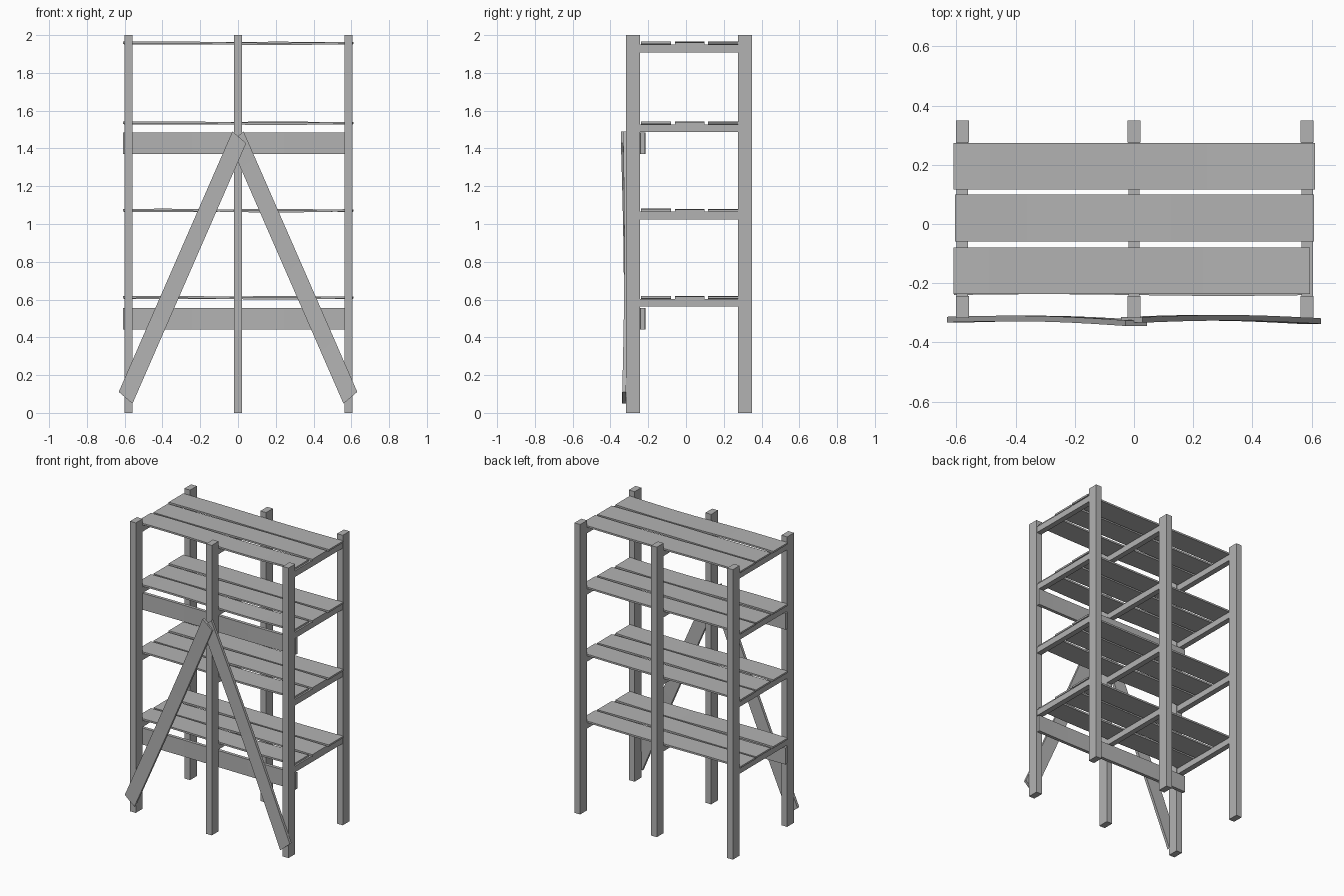
import bpy
import bmesh
from math import sin, pi
from mathutils import Vector

cube = bpy.data.objects.get("Cube")
if cube:
    bpy.data.objects.remove(cube, do_unlink=True)

grey = bpy.data.materials.new("plain grey")
grey.use_nodes = True
COLOUR = (0.45, 0.45, 0.45, 1)
grey.diffuse_color = COLOUR
grey.node_tree.nodes["Principled BSDF"].inputs["Base Color"].default_value = COLOUR


def board(name, start, end, across, depth, warp=None, steps=1):
    """Sweep a rectangular section from start to end, bowed along its depth."""
    start, end, across, depth = map(Vector, (start, end, across, depth))
    bm = bmesh.new()
    rings = []
    for i in range(steps + 1):
        t = i / steps
        centre = start.lerp(end, t)
        if warp:
            centre += depth.normalized() * warp(t)
        rings.append([bm.verts.new(centre + across * u / 2 + depth * v / 2)
                      for u, v in ((-1, -1), (1, -1), (1, 1), (-1, 1))])
    for a, b in zip(rings, rings[1:]):
        for k in range(4):
            n = (k + 1) % 4
            bm.faces.new((a[k], a[n], b[n], b[k]))
    bm.faces.new(rings[0])
    bm.faces.new(rings[-1])
    bmesh.ops.recalc_face_normals(bm, faces=bm.faces)
    mesh = bpy.data.meshes.new(name)
    bm.to_mesh(mesh)
    bm.free()
    mesh.materials.append(grey)
    obj = bpy.data.objects.new(name, mesh)
    bpy.context.collection.objects.link(obj)
    return obj


columns = {"right": -0.58, "middle": 0, "left": 0.585}
shelves = (0.604, 1.065, 1.528, 1.951)

# Upright posts
for side, x in columns.items():
    for row, y in (("front", -0.28), ("back", 0.312)):
        board(f"{row}_{side}_post", (x, y, 0), (x, y, 2), (0.044, 0, 0), (0, 0.074, 0))

# Shelf bearers and slightly bowed slats
slats = (("front", -0.158, -0.61, 0.595, 0.004),
         ("middle", 0.02, -0.604, 0.608, -0.002),
         ("back", 0.195, -0.61, 0.612, 0.002))
for level, z in enumerate(shelves, 1):
    for side, x in columns.items():
        board(f"shelf_{level}_{side}_bearer", (x, -0.245, z - 0.021), (x, 0.277, z - 0.021),
              (0.038, 0, 0), (0, 0, 0.042))
    for row, y, x0, x1, bow in slats:
        board(f"shelf_{level}_{row}_slat", (x0, y, z + 0.006), (x1, y, z + 0.006),
              (0, 0.158, 0), (0, 0, 0.012), lambda t: bow * sin(2 * pi * t + 0.5), 10)

# Horizontal boards behind the front posts
for name, z in (("lower_board", 0.498), ("upper_board", 1.428)):
    board(name, (-0.608, -0.229, z), (0.605, -0.229, z), (0, 0, 0.114), (0, 0.022, 0),
          lambda t: 0.003 * sin(2 * pi * t), 10)

# Diagonal braces meeting at the middle post
for name, s, foot, head in (("right_brace", 1, -0.323, -0.335), ("left_brace", -1, -0.328, -0.324)):
    board(name, (-0.595 * s, foot, 0.08), (0.007 * s, head, 1.459),
          (0.073 * s, 0, -0.062), (0, 0.019, 0), lambda t: 0.009 * sin(pi * t), 10)
